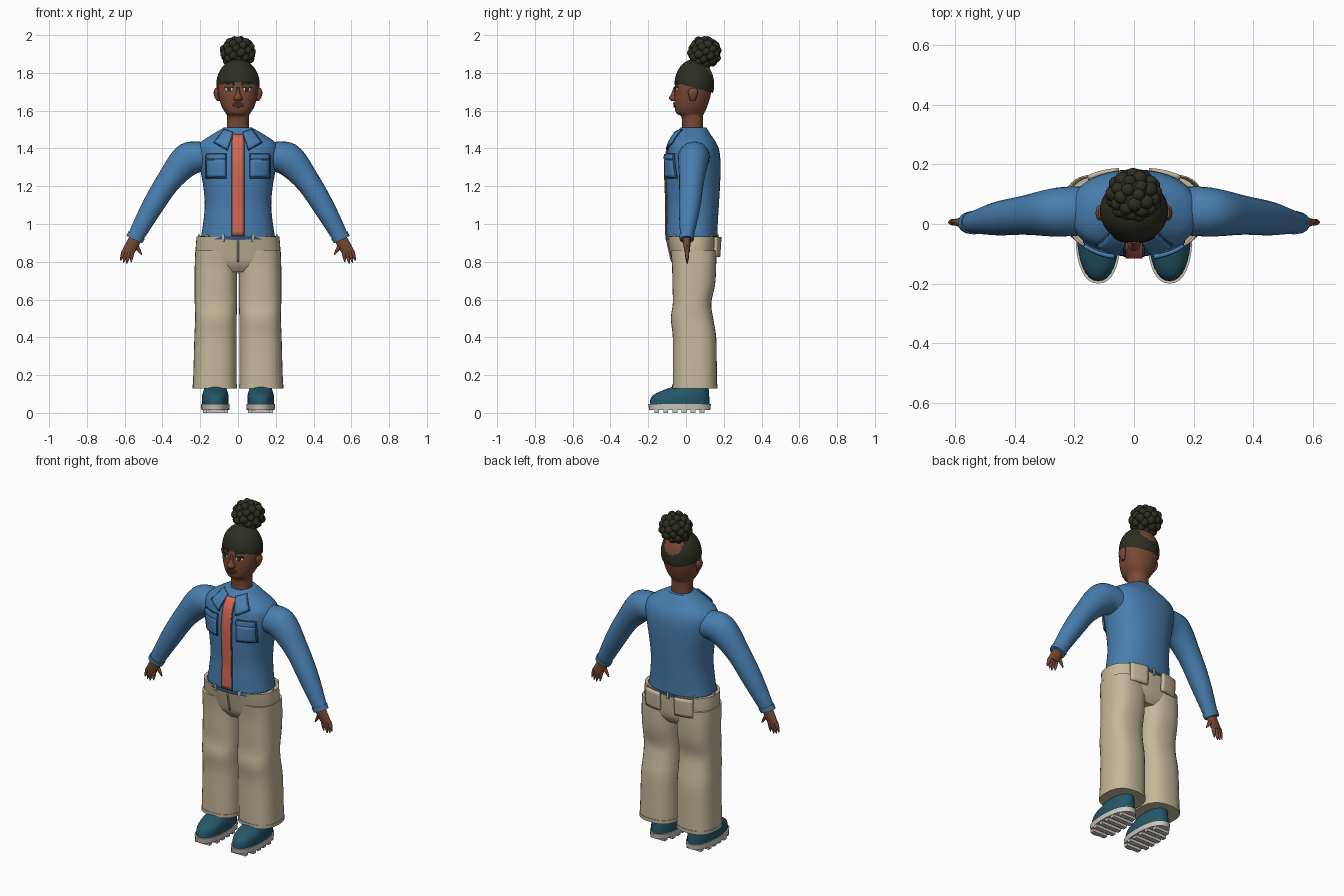
import bpy, bmesh, math
from mathutils import Vector, Matrix
from mathutils.bvhtree import BVHTree

if "Cube" in bpy.data.objects:
    bpy.data.objects.remove(bpy.data.objects["Cube"])


def material(name, r, g, b):
    m = bpy.data.materials.new(name)
    m.diffuse_color = (r, g, b, 1)
    m.use_nodes = True
    m.node_tree.nodes["Principled BSDF"].inputs["Base Color"].default_value = m.diffuse_color
    return m


BLUE = material("jacket blue", 0.066, 0.21, 0.43)
NAVY = material("seam blue", 0.025, 0.085, 0.18)
BEIGE = material("trouser beige", 0.56, 0.48, 0.325)
CORAL = material("shirt coral", 0.68, 0.14, 0.085)
SKIN = material("skin brown", 0.19, 0.066, 0.036)
LIP = material("lip brown", 0.075, 0.025, 0.018)
HAIR = material("hair dark", 0.026, 0.028, 0.016)
TEAL = material("shoe teal", 0.018, 0.095, 0.14)
SOLE = material("sole grey", 0.6, 0.58, 0.53)
WHITE = material("eye white", 0.75, 0.7, 0.62)


def finish(name, bm, mats, mirror=False):
    bmesh.ops.recalc_face_normals(bm, faces=bm.faces)
    me = bpy.data.meshes.new(name)
    bm.to_mesh(me)
    bm.free()
    for m in mats:
        me.materials.append(m)
    ob = bpy.data.objects.new(name, me)
    bpy.context.collection.objects.link(ob)
    if mirror:
        ob.modifiers.new("mirror", 'MIRROR').use_mirror_merge = False
    return ob


def smooth_rings(rings, steps):
    """Catmull-Rom interpolation through the given rings."""
    if steps == 1:
        return rings
    p = [rings[0]] + list(rings) + [rings[-1]]
    out = []
    for i in range(1, len(p) - 2):
        for k in range(steps):
            t = k / steps
            out.append([0.5 * (2 * b + (c - a) * t + (2 * a - 5 * b + 4 * c - d) * t * t
                               + (3 * b - a - 3 * c + d) * t ** 3)
                        for a, b, c, d in zip(*p[i - 1:i + 3])])
    return out + [rings[-1]]


def loft(name, rings, mat, mirror=False, n=2.0, sides=32, steps=4):
    """Rings are (x, y, z, half width, half depth, tilt in degrees)."""
    bm = bmesh.new()
    loops = []
    for x, y, z, ru, rv, tilt in smooth_rings(rings, steps):
        u = Vector((math.cos(math.radians(tilt)), 0, math.sin(math.radians(tilt))))
        loop = []
        for i in range(sides):
            a = 2 * math.pi * i / sides
            c, s = math.cos(a), math.sin(a)
            c = math.copysign(abs(c) ** (2 / n), c) * ru
            s = math.copysign(abs(s) ** (2 / n), s) * rv
            loop.append(bm.verts.new(Vector((x, y + s, z)) + u * c))
        loops.append(loop)
    for a, b in zip(loops, loops[1:]):
        for i in range(sides):
            j = (i + 1) % sides
            bm.faces.new((a[i], a[j], b[j], b[i]))
    bm.faces.new(loops[0])
    bm.faces.new(loops[-1])
    return finish(name, bm, [mat], mirror)


def level(z, hw, front, back, x=0):
    return (x, (front + back) / 2, z, hw, (back - front) / 2, 0)


def surface(ob):
    bm = bmesh.new()
    bm.from_mesh(ob.data)
    tree = BVHTree.FromBMesh(bm)
    bm.free()
    return tree


def plate(name, tree, corners, mat, offset, thick, mirror=True, side=-1, round_=False, res=(6, 6)):
    """Four (x, z) corners, projected on a surface from the front or back."""
    bm = bmesh.new()
    grid = []
    A, B, C, D = [Vector(c) for c in corners]
    for j in range(res[1] + 1):
        row = []
        for i in range(res[0] + 1):
            u, v = 2 * i / res[0] - 1, 2 * j / res[1] - 1
            if round_:
                u, v = u * math.sqrt(1 - v * v / 2), v * math.sqrt(1 - u * u / 2)
            u, v = (u + 1) / 2, (v + 1) / 2
            p = A.lerp(B, u).lerp(D.lerp(C, u), v)
            start = Vector((p.x, side, p.y))
            hit = tree.ray_cast(start, Vector((0, -side, 0)))[0]
            if hit is None:
                hit = tree.find_nearest(Vector((p.x, 0, p.y)))[0]
            row.append(bm.verts.new((p.x, hit.y + side * offset, p.y)))
        grid.append(row)
    for a, b in zip(grid, grid[1:]):
        for i in range(res[0]):
            bm.faces.new((a[i], a[i + 1], b[i + 1], b[i]))
    ob = finish(name, bm, [mat], mirror)
    sol = ob.modifiers.new("thickness", 'SOLIDIFY')
    sol.thickness, sol.offset = thick, 0
    return ob


def rect(x0, x1, z0, z1):
    return [(x0, z0), (x1, z0), (x1, z1), (x0, z1)]


def boxes(name, items, mat, mirror=False):
    """Items are (centre, size, turn about z)."""
    bm = bmesh.new()
    for c, s, turn in items:
        bmesh.ops.create_cube(bm, size=1, matrix=Matrix.Translation(c)
                              @ Matrix.Rotation(turn, 4, 'Z') @ Matrix.Diagonal((*s, 1)))
    return finish(name, bm, [mat], mirror)


# Jacket body, hem and sleeves
jacket = loft("jacket_body", [
    level(.92, .198, -.104, .165), level(1.0, .185, -.104, .168), level(1.1, .176, -.102, .174),
    level(1.2, .184, -.106, .18), level(1.3, .202, -.108, .183), level(1.38, .215, -.1, .178),
    level(1.43, .2, -.086, .16), level(1.475, .135, -.058, .13), level(1.51, .075, -.03, .108)],
    BLUE, n=2.3, sides=48)
loft("jacket_hem", [level(.918, .203, -.109, .17), level(.936, .201, -.107, .169)], NAVY, n=2.3, sides=48, steps=1)
loft("sleeve", [(.15, .045, 1.352, .078, .082, 88), (.26, .04, 1.345, .088, .082, 58),
                (.365, .03, 1.23, .066, .066, 36), (.46, .018, 1.08, .056, .056, 29),
                (.547, .004, .922, .042, .034, 25)], BLUE, True, sides=24, steps=6)
loft("cuff", [(.537, .005, .94, .048, .04, 26), (.55, .004, .917, .046, .037, 25)], BLUE, True, sides=24, steps=1)

# Shirt strip, collar flaps and chest pockets
body = surface(jacket)
plate("placket_edge", body, rect(-.035, .035, .935, 1.45), NAVY, .001, .004, False, res=(4, 24))
plate("shirt_front", body, rect(-.029, .029, .94, 1.475), CORAL, .005, .006, False, res=(4, 24))
plate("collar_edge", body, [(.055, 1.388), (.13, 1.43), (.075, 1.5), (.025, 1.483)], NAVY, .004, .004)
plate("collar_flap", body, [(.056, 1.395), (.124, 1.432), (.073, 1.5), (.027, 1.485)], BLUE, .009, .008)
plate("pocket_edge", body, rect(.062, .169, 1.242, 1.372), NAVY, .003, .006)
plate("chest_pocket", body, rect(.067, .164, 1.248, 1.34), BLUE, .009, .012)
plate("pocket_flap", body, rect(.065, .166, 1.343, 1.37), BLUE, .012, .014)

# Hands
loft("palm", [(.541, .004, .935, .028, .022, 25), (.555, .004, .9, .034, .02, 22),
              (.582, .006, .853, .033, .014, 15)], SKIN, True, sides=16)
fingers = [((.56, .86), (.566, .798)), ((.576, .855), (.59, .79)), ((.59, .855), (.607, .795)),
           ((.603, .86), (.622, .806)), ((.545, .895), (.509, .836))]
for k, ((x0, z0), (x1, z1)) in enumerate(fingers):
    tilt = math.degrees(math.atan2(z1 - z0, x1 - x0)) + 90
    loft("thumb" if k == 4 else f"finger_{k + 1}",
         [(x0, .006, z0, .012, .012, tilt), ((x0 + x1) / 2, .006, (z0 + z1) / 2, .01, .01, tilt),
          (x1, .006, z1, .003, .003, tilt)], SKIN, True, sides=10)

# Trousers
hips = loft("trouser_hips", [level(.745, .15, -.04, .13), level(.79, .215, -.07, .155),
                             level(.86, .224, -.088, .163), level(.935, .219, -.104, .168)],
            BEIGE, n=2.5, sides=48)
loft("trouser_leg", [level(.86, .112, -.082, .16, .114), level(.78, .113, -.074, .16, .116),
                     level(.68, .112, -.072, .154, .117), level(.58, .112, -.07, .134, .117),
                     level(.5, .11, -.08, .144, .117), level(.4, .112, -.07, .16, .119),
                     level(.25, .114, -.07, .163, .121), level(.135, .116, -.07, .164, .123)],
     BEIGE, True, n=2.5)
loft("trouser_hem", [level(.13, .118, -.073, .167, .122), level(.15, .118, -.073, .167, .122)],
     BEIGE, True, n=2.5, steps=1)
seat = surface(hips)
plate("back_pocket", seat, rect(.05, .155, .825, .932), BEIGE, .014, .016, side=1)
plate("fly", seat, [(-.004, .8), (.004, .8), (.004, .92), (-.004, .92)], BEIGE, .003, .006, False)
boxes("belt_loops", [((.207 * math.cos(a), .032 + .138 * math.sin(a), .925), (.012, .012, .04), a)
                     for a in [math.radians(d) for d in (-112, -68, -40, -140, 0, 180, 45, 90, 135)]], BEIGE)

# Shoes with ridged soles
loft("shoe_upper", [level(.04, .07, -.192, .126, .12), level(.075, .071, -.187, .124, .12),
                    level(.1, .068, -.165, .122, .12), level(.126, .06, -.105, .12, .12),
                    level(.15, .05, -.03, .112, .12)], TEAL, True, n=2.2)
loft("shoe_sole", [level(.016, .074, -.195, .128, .12), level(.046, .076, -.2, .132, .12)], SOLE, True, n=2.3, steps=1)
boxes("sole_treads", [((.12, -.155 + .048 * i, .01), (.095 if i in (0, 5) else .132, .026, .02), 0)
                      for i in range(6)], SOLE, True)

# Head, neck, nose and ears
head = loft("head_and_neck", [
    level(1.46, .062, -.022, .092), level(1.53, .058, -.02, .09), level(1.57, .058, -.026, .09),
    level(1.585, .064, -.05, .095), level(1.62, .086, -.06, .112), level(1.68, .103, -.062, .13),
    level(1.74, .107, -.057, .138), level(1.8, .094, -.036, .125), level(1.85, .05, .005, .08)],
    SKIN, n=2.2, sides=40)
loft("nose", [level(1.725, .009, -.066, -.03), level(1.69, .013, -.078, -.03), level(1.667, .024, -.091, -.03),
              level(1.652, .02, -.08, -.03)], SKIN, sides=16)
loft("ear", [(.104, .035, 1.65, .006, .012, 0), (.112, .036, 1.672, .012, .02, 0),
             (.115, .037, 1.7, .014, .026, 0), (.112, .037, 1.72, .008, .017, 0)], SKIN, True, sides=16)

# Painted face details
face = surface(head)
plate("eye_white", face, rect(.026, .068, 1.702, 1.724), WHITE, .001, .004, round_=True)
plate("iris", face, rect(.037, .057, 1.703, 1.723), HAIR, .004, .004, round_=True)
plate("eyelid", face, rect(.024, .07, 1.72, 1.727), HAIR, .004, .005)
plate("eyebrow", face, [(.02, 1.737), (.074, 1.741), (.072, 1.75), (.022, 1.75)], HAIR, .003, .006)
plate("lips", face, rect(-.03, .03, 1.618, 1.643), LIP, .003, .006, False, round_=True)

# Hair cap with bare patch under the bun
bm = bmesh.new()
bmesh.ops.create_uvsphere(bm, u_segments=64, v_segments=40, radius=1)
spot = Vector((0, .78, .62)).normalized()
for f in bm.faces:
    f.material_index = int(f.calc_center_median().normalized().dot(spot) > .87)
bm.transform(Matrix.Translation((0, .044, 1.738)) @ Matrix.Diagonal((.115, .105, .135, 1)))
bmesh.ops.bisect_plane(bm, geom=bm.verts[:] + bm.edges[:] + bm.faces[:], plane_co=(0, .04, 1.722),
                       plane_no=(0, .27, 1), clear_inner=True)
finish("hair_cap", bm, [HAIR, SKIN])

# Curly bun made of small balls around a core
bm = bmesh.new()
centre = Vector((0, .098, 1.908))
bmesh.ops.create_icosphere(bm, subdivisions=3, radius=.075, matrix=Matrix.Translation(centre))
count = 46
for i in range(count):
    h = 1 - 2 * (i + .5) / count
    a = i * 2.39996
    r = math.sqrt(1 - h * h)
    d = Vector((r * math.cos(a) * .074, r * math.sin(a) * .068, h * .067))
    bmesh.ops.create_icosphere(bm, subdivisions=2, radius=.022 + .004 * (i % 3) / 2,
                               matrix=Matrix.Translation(centre + d))
finish("hair_bun", bm, [HAIR])

# Smooth shading with crisp edges
for ob in bpy.context.scene.objects:
    ob.select_set(True)
    bpy.context.view_layer.objects.active = ob
bpy.ops.object.shade_smooth_by_angle(angle=math.radians(40))
